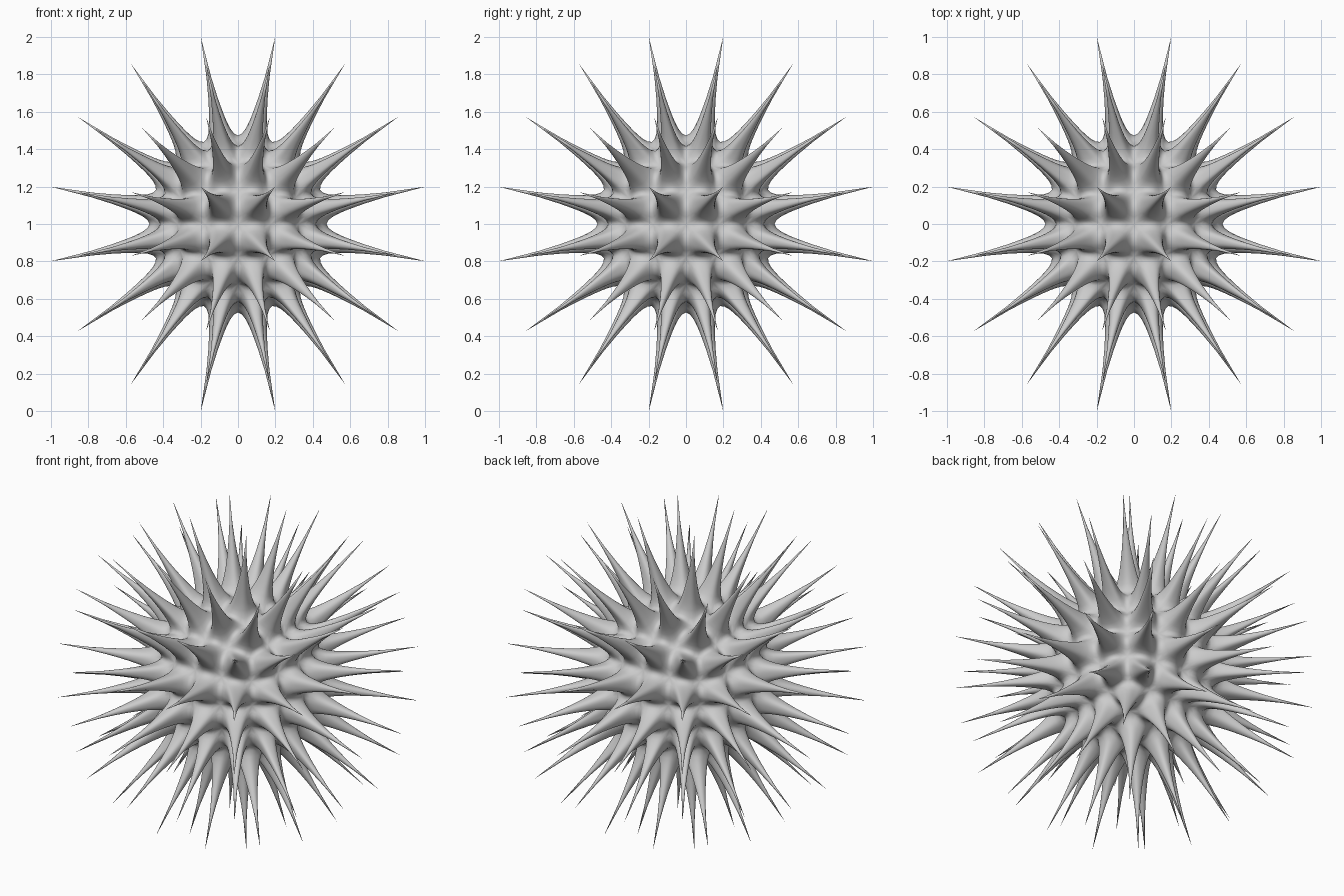
import bpy
import bmesh
import math
from mathutils import Vector

if "Cube" in bpy.data.objects:
    bpy.data.objects.remove(bpy.data.objects["Cube"])

CELLS = 4              # spikes along each side of the cube-shaped layout
BASE_RADIUS = 0.34     # control radius of the valleys, raised by the smoothing
STEP = math.radians(90 / CELLS)
CENTRE = Vector((0, 0, 1))


def direction(axis, sign, i, j):
    """Unit direction on one cube side at equal-angle grid position i, j."""
    a = math.tan((i - CELLS / 2) * STEP)
    b = math.tan((j - CELLS / 2) * STEP)
    v = Vector((0, 0, 0))
    v[axis] = sign
    v[(axis + 1) % 3] = a * sign
    v[(axis + 2) % 3] = b
    return v.normalized()


# Cage: a rounded cube whose every cell rises to one point
bm = bmesh.new()
crease = bm.verts.layers.float.new("crease_vert")
for axis in range(3):
    for sign in (-1, 1):
        for i in range(CELLS):
            for j in range(CELLS):
                ring = [bm.verts.new(direction(axis, sign, i + p, j + q) * BASE_RADIUS)
                        for p, q in ((0, 0), (1, 0), (1, 1), (0, 1))]
                outer = (i in (0, CELLS - 1)) + (j in (0, CELLS - 1))
                length = (1.039, 1.042, 1.056)[outer]
                tip = bm.verts.new(direction(axis, sign, i + 0.5, j + 0.5) * length)
                tip[crease] = 1.0
                for k in range(4):
                    bm.faces.new((ring[k], ring[(k + 1) % 4], tip))
bmesh.ops.remove_doubles(bm, verts=bm.verts, dist=0.001)
bmesh.ops.recalc_face_normals(bm, faces=bm.faces)
bmesh.ops.translate(bm, verts=bm.verts, vec=CENTRE)
for f in bm.faces:
    f.smooth = True

mesh = bpy.data.meshes.new("spiked_ball")
bm.to_mesh(mesh)
bm.free()
ball = bpy.data.objects.new("spiked_ball", mesh)
bpy.context.collection.objects.link(ball)

# Rounded valleys with sharp tips
sub = ball.modifiers.new("smooth_valleys", "SUBSURF")
sub.levels = 3
sub.render_levels = 3

# Plain grey finish
grey = bpy.data.materials.new("light_grey")
grey.diffuse_color = (0.6, 0.6, 0.6, 1)
grey.use_nodes = True
grey.node_tree.nodes["Principled BSDF"].inputs["Base Color"].default_value = grey.diffuse_color
mesh.materials.append(grey)
